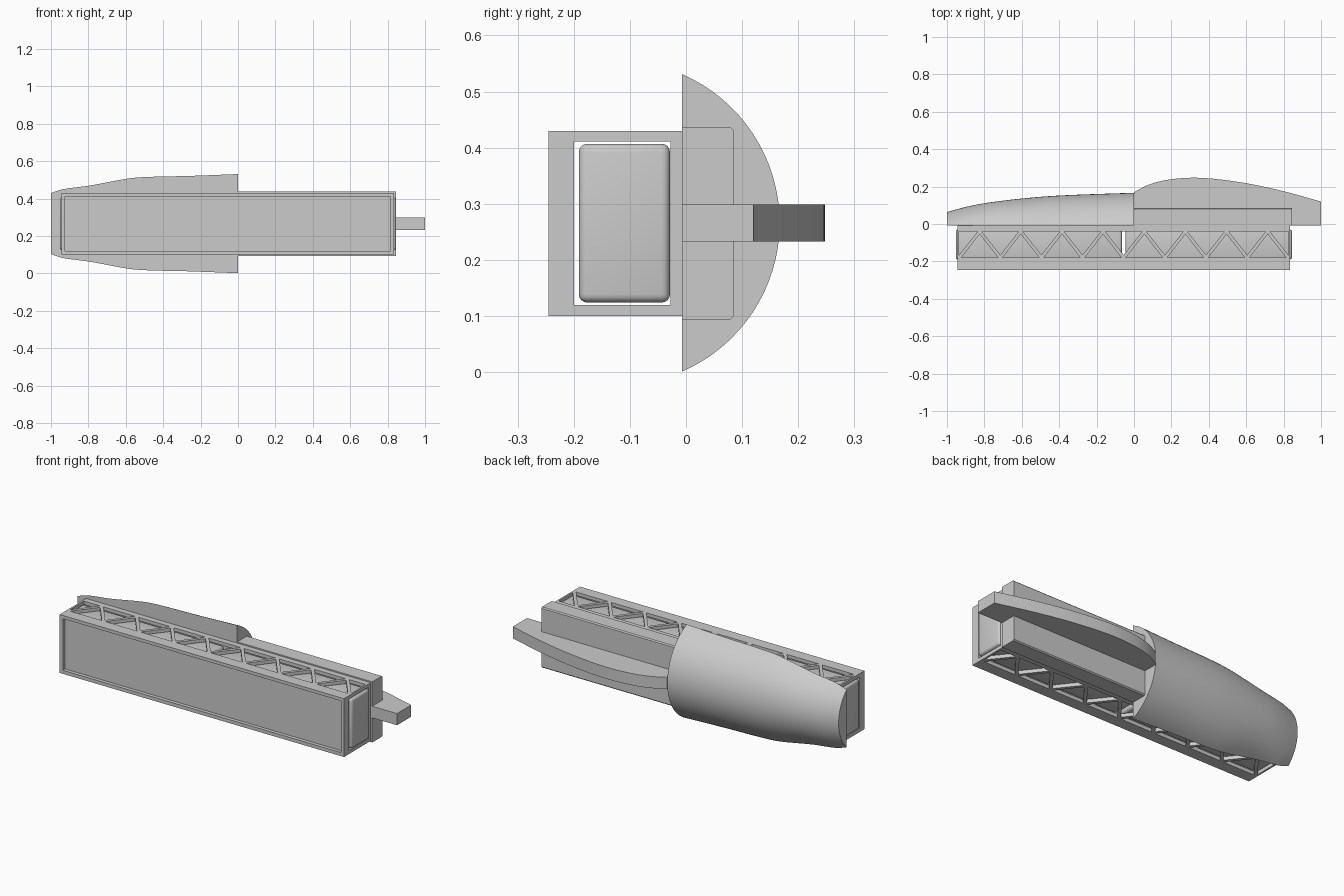
import bpy, bmesh, math

cube = bpy.data.objects.get("Cube")
if cube:
    bpy.data.objects.remove(cube, do_unlink=True)

# Single plain grey
grey = bpy.data.materials.new("plain_grey")
grey.use_nodes = True
grey.diffuse_color = (0.6, 0.6, 0.6, 1)
grey.node_tree.nodes["Principled BSDF"].inputs["Base Color"].default_value = (0.6, 0.6, 0.6, 1)


def finish(name, bm, smooth=False):
    bmesh.ops.recalc_face_normals(bm, faces=bm.faces)
    mesh = bpy.data.meshes.new(name)
    bm.to_mesh(mesh)
    bm.free()
    mesh.materials.append(grey)
    ob = bpy.data.objects.new(name, mesh)
    bpy.context.collection.objects.link(ob)
    if smooth:
        bpy.ops.object.select_all(action="DESELECT")
        ob.select_set(True)
        bpy.context.view_layer.objects.active = ob
        bpy.ops.object.shade_smooth_by_angle(angle=math.radians(35))
    return ob


def loft(bm, rings):
    """Skin a list of closed rings and cap both ends."""
    rows = [[bm.verts.new(p) for p in ring] for ring in rings]
    n = len(rows[0])
    for a, b in zip(rows, rows[1:]):
        for i in range(n):
            bm.faces.new((a[i], a[(i + 1) % n], b[(i + 1) % n], b[i]))
    bm.faces.new(rows[0])
    bm.faces.new(rows[-1])


def prism(bm, outline, z0, z1):
    loft(bm, [[(x, y, z) for x, y in outline] for z in (z0, z1)])


def box(bm, x0, x1, y0, y1, z0, z1):
    prism(bm, [(x0, y0), (x1, y0), (x1, y1), (x0, y1)], z0, z1)


def smooth_curve(points):
    """Return a function giving a smooth interpolation through the points."""
    xs, ys = zip(*points)
    last = len(xs) - 1

    def slope(i):
        a, b = max(i - 1, 0), min(i + 1, last)
        return (ys[b] - ys[a]) / (xs[b] - xs[a])

    def value(x):
        i = max(k for k in range(last) if xs[k] <= x + 1e-6)
        h = xs[i + 1] - xs[i]
        t = (x - xs[i]) / h
        return ((2*t**3 - 3*t**2 + 1) * ys[i] + (t**3 - 2*t**2 + t) * h * slope(i)
                + (3*t**2 - 2*t**3) * ys[i + 1] + (t**3 - t**2) * h * slope(i + 1))
    return value


BACK = -0.007       # plane where frame and rear parts meet
MID_X = -0.055      # centre of the frame
MID_Z = 0.266       # centre height
HALF = 0.89         # half length of the frame

# Hollow truss frame
bm = bmesh.new()
box(bm, MID_X - HALF, MID_X + HALF, -0.245, BACK, 0.10, 0.43)
frame = finish("truss_frame", bm)

# Cutter: lengthwise channel and recessed front panel
bm = bmesh.new()
box(bm, -1.1, 1.1, -0.2, -0.028, 0.12, 0.411)
box(bm, MID_X - HALF + 0.02, MID_X + HALF - 0.02, -0.3, -0.225, 0.12, 0.412)
channel_cutter = finish("channel_cutter", bm)

# Cutter: alternating triangles leaving zigzag struts in top and bottom
bm = bmesh.new()
low, high, pitch, gap = -0.18, -0.04, 0.22, 0.0115
half = pitch / 2 - gap
rise = (high - low) * half / (pitch / 2)
start = MID_X - 4 * pitch
for k in range(8):
    x = start + (k + 0.5) * pitch
    prism(bm, [(x - half, low), (x + half, low), (x, low + rise)], 0, 0.6)
for k in range(9):
    x = start + k * pitch
    left = 0 if k == 0 else half
    right = 0 if k == 8 else half
    corners = [(x - left, high), (x + right, high), (x, high - rise)]
    prism(bm, corners, 0, 0.6)
truss_cutter = finish("truss_cutter", bm)

for cutter in (channel_cutter, truss_cutter):
    mod = frame.modifiers.new(cutter.name, "BOOLEAN")
    mod.operation = "DIFFERENCE"
    mod.solver = "EXACT"
    mod.object = cutter
bpy.context.view_layer.update()
cut = bpy.data.meshes.new_from_object(
    frame.evaluated_get(bpy.context.evaluated_depsgraph_get()))
frame.modifiers.clear()
frame.data = cut
for cutter in (channel_cutter, truss_cutter):
    bpy.data.objects.remove(cutter, do_unlink=True)

# Two rounded cores inside the frame
for side, x0, x1 in (("right", -0.953, -0.064), ("left", -0.046, 0.845)):
    bm = bmesh.new()
    box(bm, x0, x1, -0.191, -0.0285, 0.124, 0.407)
    bmesh.ops.bevel(bm, geom=bm.edges[:], offset=0.015, segments=4,
                    profile=0.5, affect="EDGES")
    finish(side + "_core", bm, smooth=True)

# Rear block with slightly clipped long corners
bm = bmesh.new()
section = [(BACK, 0.094), (0.079, 0.094), (0.085, 0.1),
           (0.085, 0.431), (0.079, 0.437), (BACK, 0.437)]
loft(bm, [[(x, y, z) for y, z in section] for x in (0, 0.845)])
finish("rear_block", bm)

# Curved fin along the rear block
fin_edge = smooth_curve([(0, 0.17), (0.08, 0.211), (0.19, 0.238), (0.35, 0.247),
                         (0.57, 0.223), (0.78, 0.18), (1, 0.12)])
bm = bmesh.new()
steps = 36
outline = [(i / steps, fin_edge(i / steps)) for i in range(steps + 1)]
prism(bm, outline + [(1, BACK), (0, BACK)], 0.233, 0.299)
finish("rear_fin", bm, smooth=True)

# Tapered shell with circular-arc sections
half_height = smooth_curve([(-1, 0.163), (-0.94, 0.183), (-0.79, 0.204), (-0.58, 0.242),
                            (-0.47, 0.25), (-0.26, 0.255), (0, 0.265)])
depth = smooth_curve([(-1, 0.064), (-0.9, 0.091), (-0.8, 0.111), (-0.61, 0.135),
                      (-0.4, 0.152), (0, 0.167)])
rings = []
for i in range(41):
    x = -1 + i / 40
    w, d = half_height(x), depth(x) - BACK
    radius = (w * w + d * d) / (2 * d)
    sweep = math.asin(min(1, w / radius))
    angles = [sweep * (j / 16 - 1) for j in range(33)]
    rings.append([(x, BACK + d - radius + radius * math.cos(a),
                   MID_Z + radius * math.sin(a)) for a in angles])
bm = bmesh.new()
loft(bm, rings)
finish("tapered_shell", bm, smooth=True)
